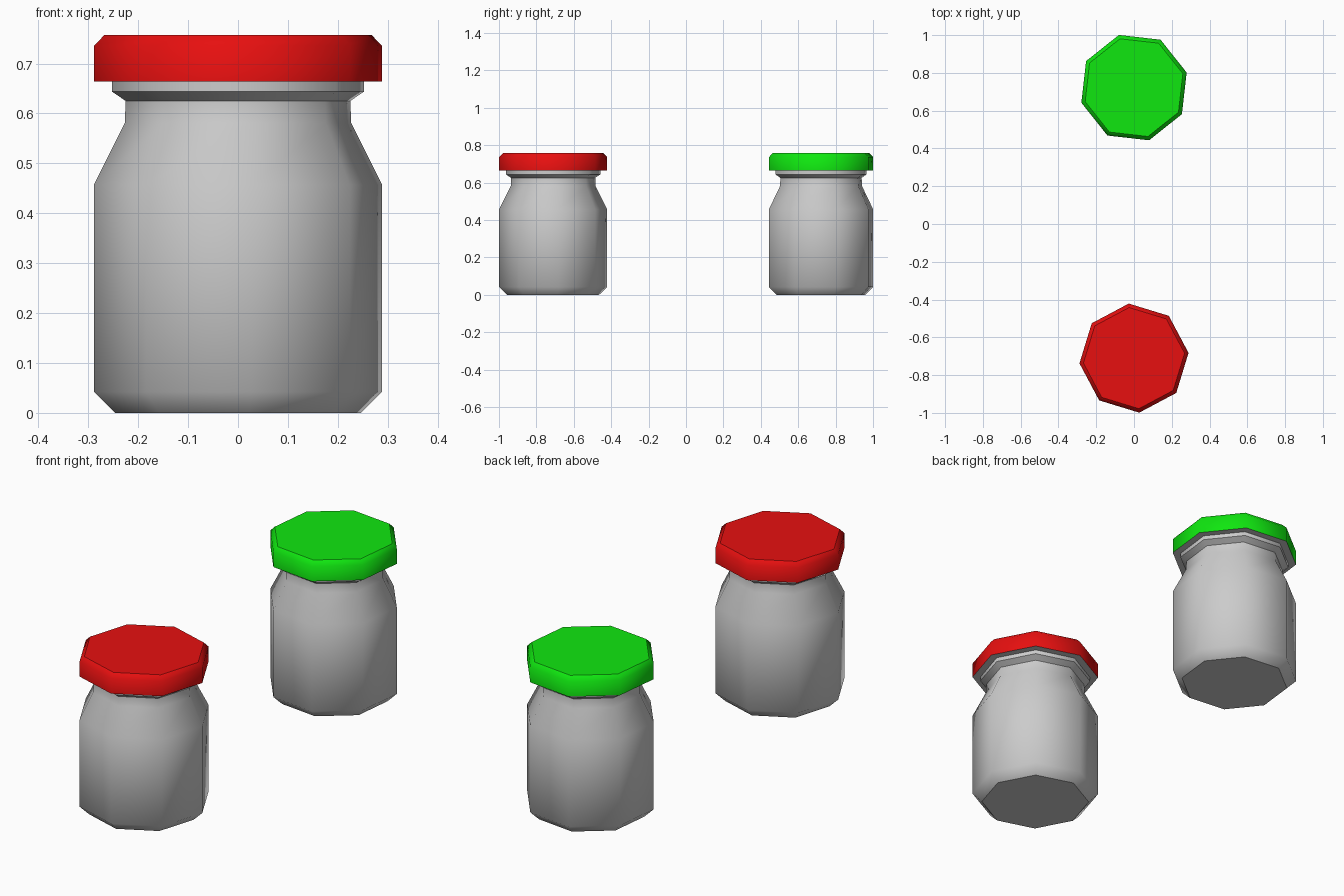
import bpy, bmesh, math

if "Cube" in bpy.data.objects:
    bpy.data.objects.remove(bpy.data.objects["Cube"])

SIDES = 8


def material(name, rgb):
    m = bpy.data.materials.new(name)
    m.diffuse_color = (*rgb, 1.0)
    m.use_nodes = True
    m.node_tree.nodes["Principled BSDF"].inputs["Base Color"].default_value = m.diffuse_color
    return m


glass = material("grey_glass", (0.6, 0.6, 0.6))
red = material("red_paint", (0.8, 0.005, 0.005))
green = material("green_paint", (0.005, 0.8, 0.005))


def turned(name, profile, y, turn, mats):
    """Eight-sided lathe of a (radius, z) profile; the bottom cap takes the last material."""
    bm = bmesh.new()
    rings = []
    for r, z in profile:
        angles = [math.radians(turn) + k * math.tau / SIDES for k in range(SIDES)]
        rings.append([bm.verts.new((r * math.cos(a), r * math.sin(a), z)) for a in angles])
    for low, high in zip(rings, rings[1:]):
        for k in range(SIDES):
            n = (k + 1) % SIDES
            bm.faces.new((low[k], low[n], high[n], high[k]))
    bottom = bm.faces.new(rings[0][::-1])
    bottom.material_index = len(mats) - 1
    bm.faces.new(rings[-1])
    mesh = bpy.data.meshes.new(name)
    bm.to_mesh(mesh)
    bm.free()
    for m in mats:
        mesh.materials.append(m)
    ob = bpy.data.objects.new(name, mesh)
    ob.location = (0, y, 0)
    bpy.context.collection.objects.link(ob)
    # Smooth walls, flat caps
    bpy.ops.object.select_all(action='DESELECT')
    ob.select_set(True)
    bpy.context.view_layer.objects.active = ob
    bpy.ops.object.shade_smooth_by_angle(angle=math.radians(50))
    for p in mesh.polygons:
        if len(p.vertices) == SIDES:
            p.use_smooth = False
    return ob


# Body with chamfered base, sloping shoulder, neck and flared rim
JAR = [(0.247, 0.0), (0.29, 0.042), (0.29, 0.457), (0.228, 0.581),
       (0.226, 0.625), (0.254, 0.644), (0.254, 0.668)]
# Lid with chamfered top edge and grey underside
LID = [(0.29, 0.664), (0.29, 0.736), (0.269, 0.757)]

for label, y, turn, paint in (("red", -0.71, 5.5, red), ("green", 0.722, 16, green)):
    turned(label + "_jar_body", JAR, y, turn, [glass])
    turned(label + "_jar_lid", LID, y, turn, [paint, glass])
